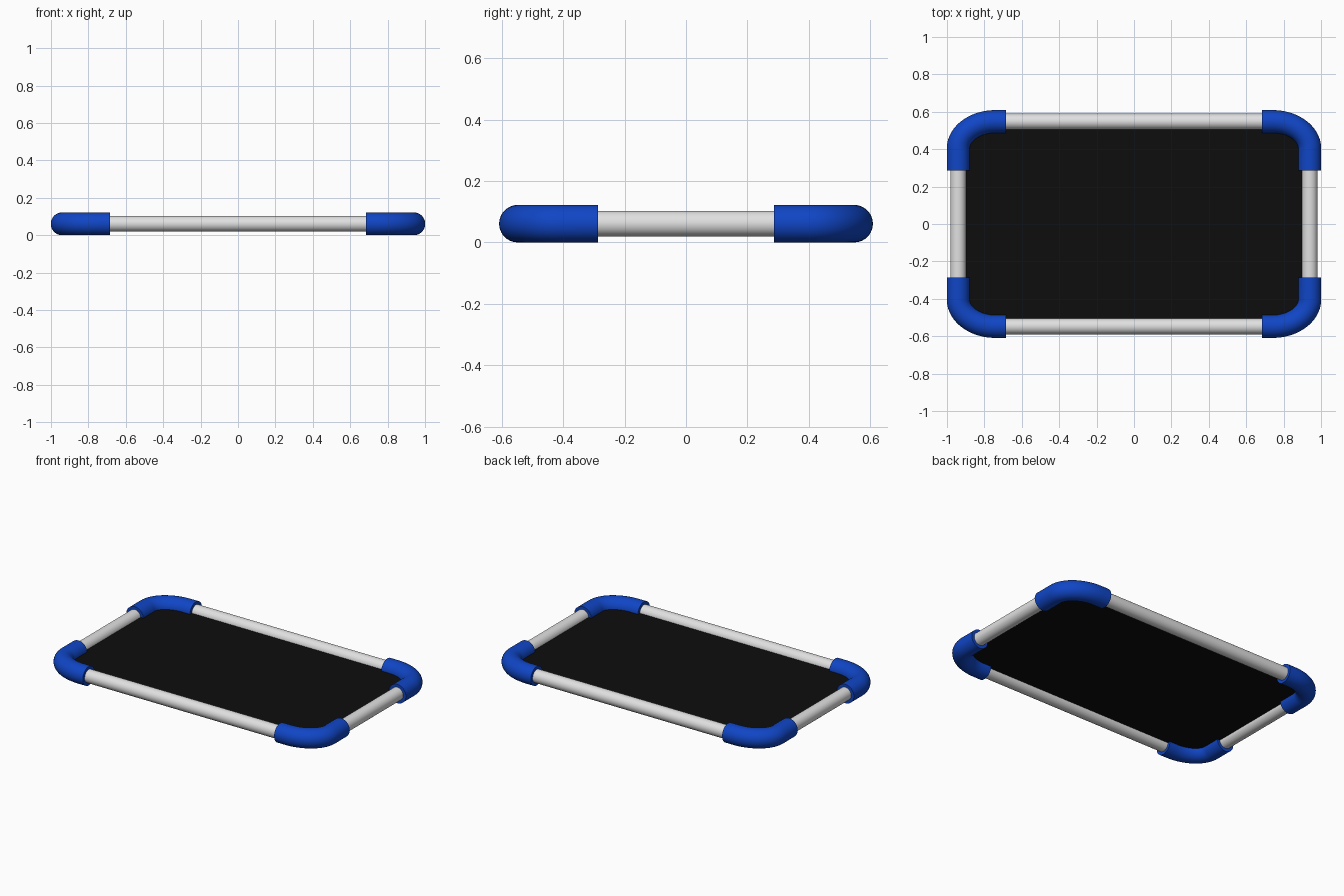
import bpy, bmesh, math
from mathutils import Vector

if "Cube" in bpy.data.objects:
    bpy.data.objects.remove(bpy.data.objects["Cube"])

Z = 0.061            # height of the tube centre lines
X, Y = 0.94, 0.548   # frame centre lines
X_END, Y_END = 0.685, 0.287  # where the corner sleeves stop


def material(name, rgb):
    m = bpy.data.materials.new(name)
    m.diffuse_color = (*rgb, 1.0)
    m.use_nodes = True
    m.node_tree.nodes["Principled BSDF"].inputs["Base Color"].default_value = m.diffuse_color
    return m


BLUE = material("blue rubber", (0.005, 0.06, 0.56))
WHITE = material("white pipe", (0.75, 0.75, 0.75))
BLACK = material("black fabric", (0.004, 0.004, 0.004))


def tube(name, path, radius, mat, sides=40):
    """Sweep a capped circle along a flat path."""
    bm = bmesh.new()
    pts = [Vector((x, y, Z)) for x, y in path]
    rings = []
    for i, p in enumerate(pts):
        t = (pts[min(i + 1, len(pts) - 1)] - pts[max(i - 1, 0)]).normalized()
        side = Vector((-t.y, t.x, 0))
        ring = []
        for k in range(sides):
            a = math.tau * k / sides
            ring.append(bm.verts.new(p + side * radius * math.cos(a)
                                     + Vector((0, 0, radius * math.sin(a)))))
        rings.append(ring)
    for r0, r1 in zip(rings, rings[1:]):
        for k in range(sides):
            n = (k + 1) % sides
            bm.faces.new((r0[k], r0[n], r1[n], r1[k]))
    bm.faces.new(rings[0])
    bm.faces.new(rings[-1])
    finish(name, bm, mat)


def finish(name, bm, mat):
    bmesh.ops.recalc_face_normals(bm, faces=bm.faces)
    me = bpy.data.meshes.new(name)
    bm.to_mesh(me)
    bm.free()
    me.materials.append(mat)
    ob = bpy.data.objects.new(name, me)
    bpy.context.collection.objects.link(ob)
    bpy.ops.object.select_all(action='DESELECT')
    ob.select_set(True)
    bpy.context.view_layer.objects.active = ob
    bpy.ops.object.shade_smooth_by_angle(angle=math.radians(40))


# Straight pipes, running a little way into the sleeves
for s, word in ((-1, "front"), (1, "back")):
    tube(word + "_pipe", [(-0.74, s * Y), (0.74, s * Y)], 0.042, WHITE)
for s, word in ((-1, "left"), (1, "right")):
    tube(word + "_pipe", [(s * X, -0.40), (s * X, 0.40)], 0.042, WHITE)

# Padded corner sleeves: short straights joined by an elliptical bend
RX, RY = 0.20, 0.145
bend = [(X - RX + RX * math.cos(a), Y - RY + RY * math.sin(a))
        for a in (math.pi / 2 * i / 20 for i in range(21))]
corner = [(X, Y_END), (X, Y_END + 0.05)] + bend + [(X_END + 0.02, Y), (X_END, Y)]
for sx, wx in ((-1, "left"), (1, "right")):
    for sy, wy in ((-1, "front"), (1, "back")):
        tube(f"{wy}_{wx}_corner", [(sx * x, sy * y) for x, y in corner], 0.061, BLUE)

# Thin sheet stretched inside the frame
bm = bmesh.new()
bmesh.ops.create_cube(bm, size=1.0)
for v in bm.verts:
    v.co = Vector((v.co.x * 1.84, v.co.y * 1.05, v.co.z * 0.006 + Z))
finish("sheet", bm, BLACK)
